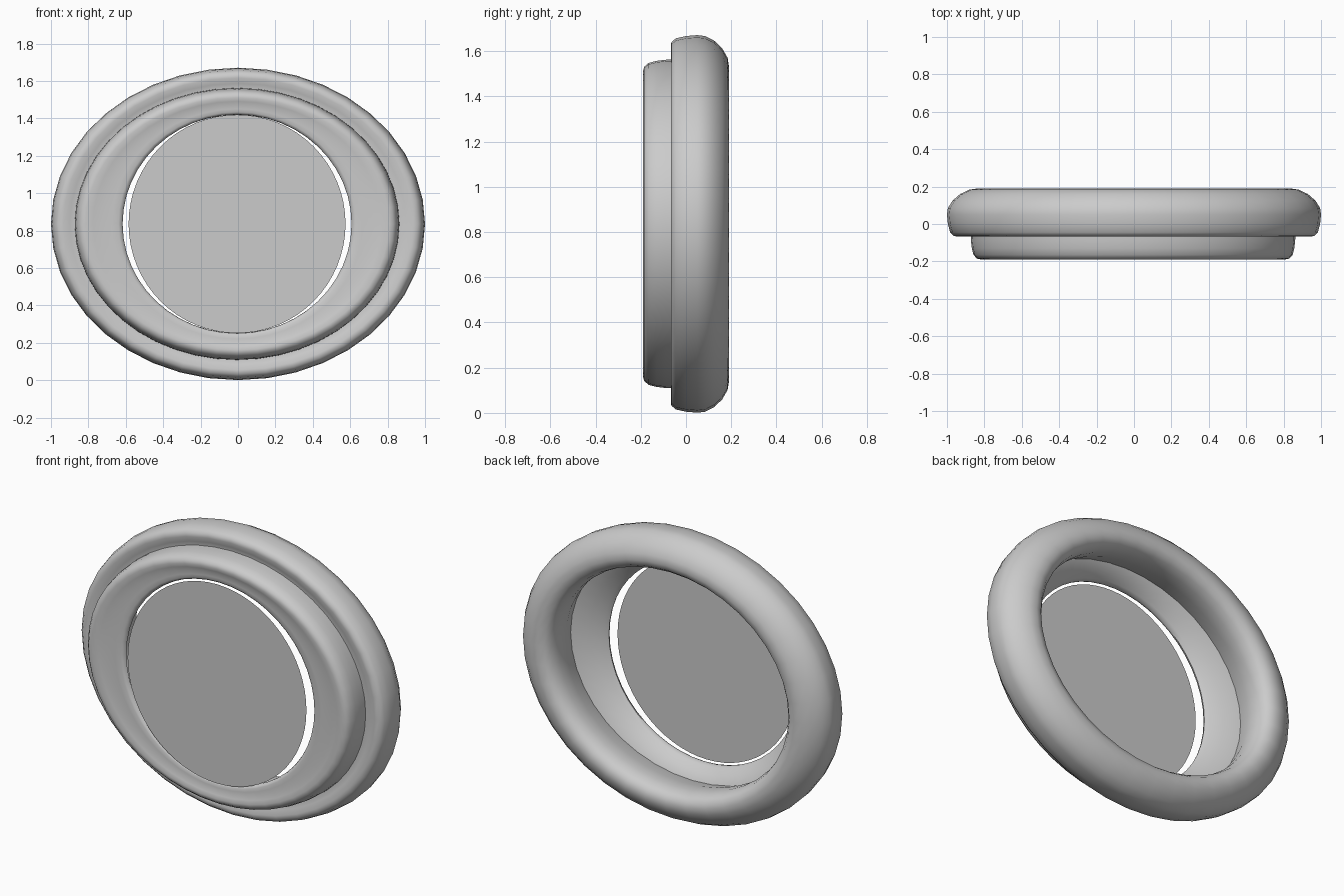
import bpy, bmesh, math

if "Cube" in bpy.data.objects:
    bpy.data.objects.remove(bpy.data.objects["Cube"])

CZ = 0.836  # height of the ring centre


def ring(name, profile, sides, cx=0.0):
    """Closed elliptical ring swept from a profile of (x radius, z radius, y)."""
    bm = bmesh.new()
    loops = []
    for rx, rz, y in profile:
        loop = []
        for i in range(sides):
            a = 2 * math.pi * i / sides
            loop.append(bm.verts.new((cx + rx * math.cos(a), y, CZ + rz * math.sin(a))))
        loops.append(loop)
    n = len(loops)
    for j in range(n):
        p, q = loops[j], loops[(j + 1) % n]
        for i in range(sides):
            k = (i + 1) % sides
            bm.faces.new((p[i], p[k], q[k], q[i]))
    bmesh.ops.recalc_face_normals(bm, faces=bm.faces)
    return finish(name, bm)


def finish(name, bm):
    mesh = bpy.data.meshes.new(name)
    bm.to_mesh(mesh)
    bm.free()
    obj = bpy.data.objects.new(name, mesh)
    bpy.context.collection.objects.link(obj)
    bpy.ops.object.select_all(action='DESELECT')
    obj.select_set(True)
    bpy.context.view_layer.objects.active = obj
    bpy.ops.object.shade_smooth_by_angle(angle=math.radians(50))
    return obj


# Large rounded rear rim, all sections in the same oval proportion
rim = [(0.79, -0.06), (0.86, -0.048), (0.90, -0.057), (0.935, -0.067),
       (0.962, -0.065), (0.983, -0.045), (0.995, 0.0), (1.0, 0.05),
       (0.995, 0.085), (0.97, 0.125), (0.93, 0.16), (0.88, 0.184),
       (0.835, 0.19), (0.795, 0.178), (0.77, 0.15), (0.757, 0.10),
       (0.762, 0.03)]
ring("outer_rim", [(r, r * 0.835, y) for r, y in rim], 40)

# Smaller front collar narrowing to a nearly round opening
collar = [(0.868, 0.727, -0.045), (0.867, 0.726, -0.09), (0.862, 0.721, -0.13),
          (0.853, 0.712, -0.165), (0.835, 0.695, -0.185), (0.81, 0.675, -0.19),
          (0.77, 0.655, -0.183), (0.72, 0.635, -0.177), (0.67, 0.615, -0.175),
          (0.635, 0.598, -0.174), (0.618, 0.587, -0.167), (0.612, 0.584, -0.153),
          (0.635, 0.593, -0.132), (0.70, 0.62, -0.102), (0.787, 0.66, -0.06)]
ring("front_collar", collar, 48, cx=-0.005)

# Flat glass disc set in the opening
bm = bmesh.new()
bm.faces.new([bm.verts.new((-0.005 + 0.58 * math.cos(2 * math.pi * i / 64), -0.187,
                            CZ + 0.584 * math.sin(2 * math.pi * i / 64)))
              for i in range(64)])
finish("glass_disc", bm)
